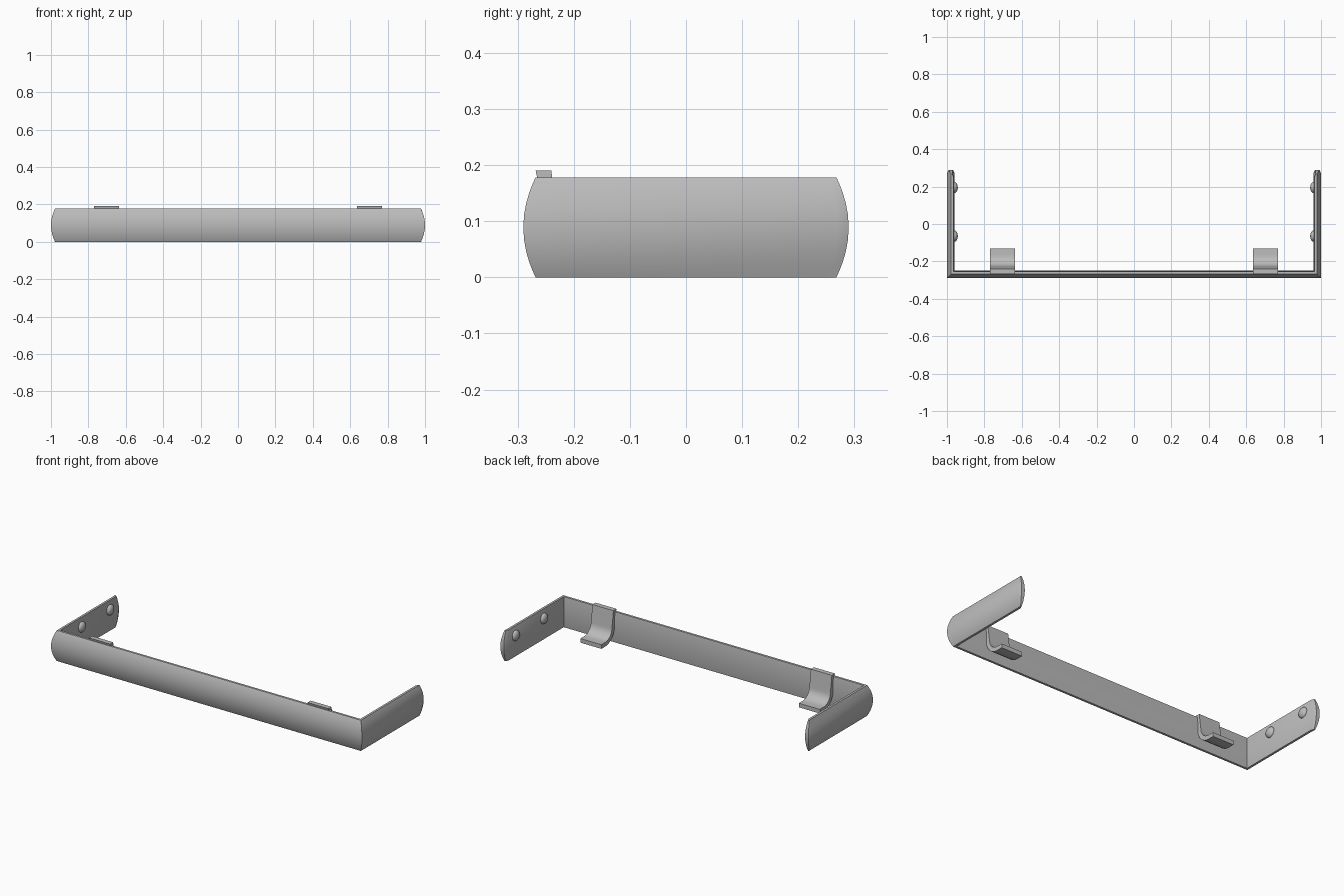
import bpy, bmesh, math

old = bpy.data.objects.get("Cube")
if old:
    bpy.data.objects.remove(old, do_unlink=True)

# Single grey finish
grey = bpy.data.materials.new("satin_grey")
grey.use_nodes = True
colour = (0.5, 0.5, 0.5, 1)
grey.diffuse_color = colour
grey.node_tree.nodes["Principled BSDF"].inputs["Base Color"].default_value = colour

H = 0.178            # height of the bar
STEPS = 12


def finish(bm, name, angle=30):
    bmesh.ops.recalc_face_normals(bm, faces=bm.faces)
    mesh = bpy.data.meshes.new(name)
    bm.to_mesh(mesh)
    bm.free()
    mesh.materials.append(grey)
    obj = bpy.data.objects.new(name, mesh)
    bpy.context.collection.objects.link(obj)
    bpy.ops.object.select_all(action='DESELECT')
    obj.select_set(True)
    bpy.context.view_layer.objects.active = obj
    bpy.ops.object.shade_smooth_by_angle(angle=math.radians(angle))
    return obj


def bulge(z):
    return 1 - (2 * z / H - 1) ** 2


# U-shaped bar: a bowed section swept round two mitred corners
levels = [H * (1 - math.cos(math.pi * i / STEPS)) / 2 for i in range(STEPS + 1)]
section = [(0.022 * bulge(z), z) for z in levels]
section += [(-0.013 - 0.006 * bulge(z), z) for z in reversed(levels)]


def station(kind, side):
    ring = []
    for o, z in section:
        x = side * (0.978 + o)
        if kind == "corner":
            y = -0.268 - o
        elif kind == "shoulder":
            y = 0.25 + 0.02 * bulge(z)
        else:
            x = side * (0.978 + 0.003 + (o - 0.003) * 0.55)
            y = 0.268 + 0.022 * bulge(z)
        ring.append((x, y, z))
    return ring


bm = bmesh.new()
order = [("tip", -1), ("shoulder", -1), ("corner", -1),
         ("corner", 1), ("shoulder", 1), ("tip", 1)]
rings = [[bm.verts.new(p) for p in station(*s)] for s in order]
n = len(section)
for a, b in zip(rings, rings[1:]):
    for i in range(n):
        j = (i + 1) % n
        bm.faces.new((a[i], a[j], b[j], b[i]))
for ring in (rings[0], rings[-1]):
    for i in range(STEPS):
        bm.faces.new((ring[i], ring[i + 1], ring[n - 2 - i], ring[n - 1 - i]))
finish(bm, "bowed_u_bar", 35)


# Hooked clips: a side profile with a curved foot, given width
def arc(cy, cz, r):
    angles = [math.pi + math.pi / 2 * i / 8 for i in range(9)]
    return [(cy + r * math.cos(a), cz + r * math.sin(a)) for a in angles]


inner = [(-0.24, 0.19), (-0.237, 0.165)] + arc(-0.165, 0.096, 0.062) + [(-0.13, 0.034)]
outer = [(-0.268, 0.19), (-0.262, 0.165)] + arc(-0.165, 0.096, 0.086) + [(-0.13, 0.01)]
for side, label in ((1, "left"), (-1, "right")):
    bm = bmesh.new()
    ends = []
    for x in (0.635, 0.77):
        ends.append([[bm.verts.new((side * x, y, z)) for y, z in line]
                     for line in (inner, outer)])
    (i0, o0), (i1, o1) = ends
    for a, b in ((i0, i1), (o0, o1), (i0, o0), (i1, o1)):
        for k in range(len(a) - 1):
            bm.faces.new((a[k], a[k + 1], b[k + 1], b[k]))
    for k in (0, -1):
        bm.faces.new((i0[k], i1[k], o1[k], o0[k]))
    finish(bm, label + "_clip")

    # Domed studs on the inside of each arm
    for y, place in ((-0.065, "front"), (0.195, "rear")):
        bm = bmesh.new()
        bmesh.ops.create_uvsphere(bm, u_segments=24, v_segments=12, radius=0.03)
        bmesh.ops.scale(bm, vec=(0.6, 1, 1), verts=bm.verts)
        bmesh.ops.translate(bm, vec=(side * 0.96, y, 0.125), verts=bm.verts)
        finish(bm, label + "_" + place + "_stud")
